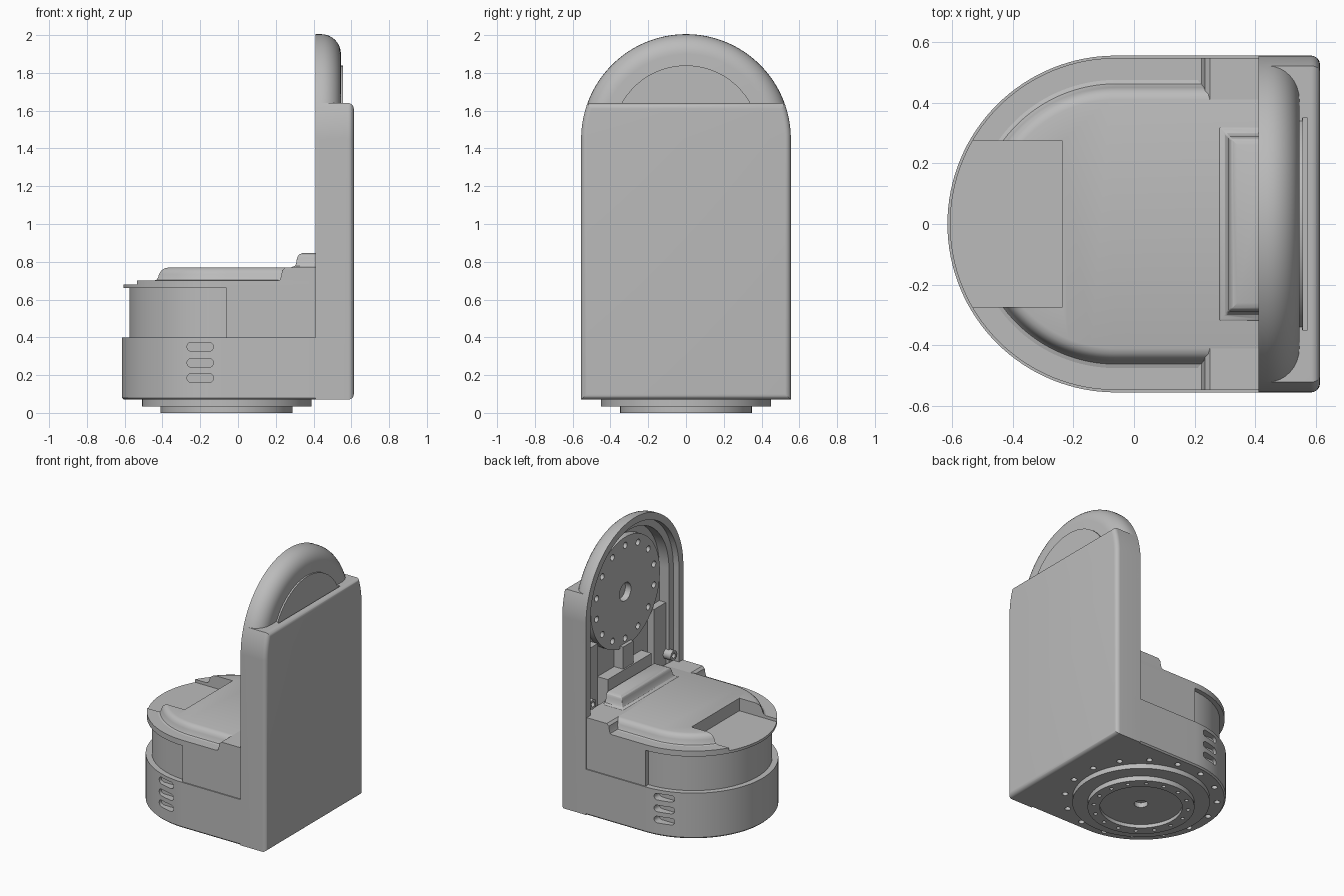
import bpy, bmesh, math
from math import sin, cos, pi

cube = bpy.data.objects.get("Cube")
if cube:
    bpy.data.objects.remove(cube, do_unlink=True)

grey = bpy.data.materials.new("matte_grey")
grey.use_nodes = True
COLOUR = (0.5, 0.5, 0.5, 1)
grey.diffuse_color = COLOUR
grey.node_tree.nodes["Principled BSDF"].inputs["Base Color"].default_value = COLOUR

W = 0.555      # half width of the whole unit
CX = -0.06     # centre of the round base
CZ = 1.45      # centre of the arch
parts = []


def loft(name, *stacks, cutter=False):
    """Mesh made of closed stacks of matching rings, capped at both ends."""
    bm = bmesh.new()
    for rings in stacks:
        rows = [[bm.verts.new(p) for p in ring] for ring in rings]
        n = len(rows[0])
        for a, b in zip(rows, rows[1:]):
            for i in range(n):
                j = (i + 1) % n
                bm.faces.new((a[i], a[j], b[j], b[i]))
        bm.faces.new(rows[0])
        bm.faces.new(rows[-1])
    bmesh.ops.remove_doubles(bm, verts=bm.verts, dist=1e-5)
    bmesh.ops.recalc_face_normals(bm, faces=bm.faces)
    me = bpy.data.meshes.new(name)
    bm.to_mesh(me)
    bm.free()
    me.materials.append(grey)
    ob = bpy.data.objects.new(name, me)
    bpy.context.collection.objects.link(ob)
    if cutter:
        ob.hide_render = True
    else:
        parts.append(ob)
    return ob


def dee(r, z, end=0.46, n=64):
    """Horizontal outline: half circle towards -x, straight sides to end."""
    arc = [pi / 2 + pi * i / n for i in range(n + 1)]
    return [(end, r, z)] + [(CX + r * cos(a), r * sin(a), z) for a in arc] + [(end, -r, z)]


def arch(x, r, bottom, top=None, n=32):
    """Upright outline: straight sides, round top, optionally cut flat."""
    lim = pi / 2 if top is None else math.asin((top - CZ) / r)
    right = [(x, r * cos(lim * i / n), CZ + r * sin(lim * i / n)) for i in range(n + 1)]
    left = [(x, -y, z) for _, y, z in reversed(right)]
    if top is None:
        left = left[1:]
    return [(x, r, bottom)] + right + left + [(x, -r, bottom)]


def circle(axis, at, r, u=0, v=0, n=64, stretch=0):
    pts = []
    for i in range(n):
        a = 2 * pi * (i + 0.5) / n
        p = u + r * cos(a) + math.copysign(stretch, cos(a))
        q = v + r * sin(a)
        pts.append({'x': (at, p, q), 'y': (p, at, q), 'z': (p, q, at)}[axis])
    return pts


def tube(axis, a, b, r, u=0, v=0, n=64, stretch=0):
    return [circle(axis, t, r, u, v, n, stretch) for t in (a, b)]


def rect(x0, x1, y0, y1, z):
    return [(x0, y0, z), (x1, y0, z), (x1, y1, z), (x0, y1, z)]


def block(x0, x1, y0, y1, z0, z1):
    return [rect(x0, x1, y0, y1, z) for z in (z0, z1)]


def bolt_ring(axis, a, b, radius, r, u, v, count):
    return [tube(axis, a, b, r, u + radius * cos(2 * pi * (k + 0.5) / count),
                 v + radius * sin(2 * pi * (k + 0.5) / count), n=16) for k in range(count)]


def cut(cutter, *targets):
    for ob in targets:
        m = ob.modifiers.new("cut", 'BOOLEAN')
        m.operation, m.solver, m.object = 'DIFFERENCE', 'EXACT', cutter
        bpy.context.view_layer.objects.active = ob
        bpy.ops.object.modifier_apply(modifier=m.name)
    bpy.data.objects.remove(cutter, do_unlink=True)


def bevel(ob, width, segments=3):
    m = ob.modifiers.new("bevel", 'BEVEL')
    m.width, m.segments, m.limit_method, m.angle_limit = width, segments, 'ANGLE', 0.7


# Round base and turntable
base = loft("base", [dee(W - 0.01, 0.07), dee(W, 0.08), dee(W, 0.40)])
turntable = loft("turntable", tube('z', 0.035, 0.08, 0.45, CX))
foot = loft("foot_ring", tube('z', 0, 0.05, 0.35, CX))

# Tall rear housing with a rounded back edge
STEPS = [pi / 2 * i / 8 for i in range(9)]
rings = [arch(0.41, W, 0.07, 1.64)]
for t in STEPS:
    d = 0.03 * (1 - cos(t))
    rings.append(arch(0.583 + 0.03 * sin(t), W - d, 0.07 + d, 1.64 - d))
housing = loft("rear_housing", rings)

# Domed arch above the housing
shell = loft("arch_shell", [arch(0.41, W, 1.3)] + [
    arch(0.44 + 0.105 * sin(t), W - 0.105 * (1 - cos(t)), 1.3) for t in STEPS])

# Stepped cavity facing the deck
cut(loft("cavity_front", [arch(x, 0.505, 0.72) for x in (0.39, 0.455)], cutter=True), housing, shell)
cut(loft("cavity_deep", [arch(x, 0.455, 0.72) for x in (0.38, 0.532)], cutter=True), housing, shell)
cut(loft("lid_groove", block(0.556, 0.572, -0.35, 0.35, 1.6, 1.7), cutter=True), housing)
loft("arch_back_disc", tube('x', 0.535, 0.557, 0.39, 0, CZ))

# Holes underneath
cut(loft("base_holes", *bolt_ring('z', 0.03, 0.12, 0.5, 0.02, CX, 0, 16), cutter=True), base, housing)
cut(loft("foot_recess", tube('z', -0.1, 0.025, 0.27, CX), cutter=True), foot)
cut(loft("foot_holes", *bolt_ring('z', -0.1, 0.03, 0.31, 0.013, CX, 0, 16), cutter=True), foot)
cut(loft("foot_bore", tube('z', -0.1, 0.06, 0.045, CX), cutter=True), foot, turntable)

# Side vents
for s in (-1, 1):
    slots = [tube('y', s * 0.49, s * 0.6, 0.024, -0.2, z, 24, 0.046) for z in (0.185, 0.265, 0.35)]
    cut(loft("vent_slots", *slots, cutter=True), base)

# Mounting disc inside the arch
disc = loft("mounting_disc", tube('x', 0.485, 0.54, 0.395, 0, CZ))
cut(loft("disc_bore", tube('x', 0.4, 0.53, 0.065, 0, CZ), cutter=True), disc)
cut(loft("disc_holes", *bolt_ring('x', 0.4, 0.515, 0.335, 0.022, 0, CZ, 14), cutter=True), disc)

# Upper body, side panels and cover
loft("upper_body", [dee(0.515, 0.39), dee(0.515, 0.678)])
loft("side_panels", block(CX, 0.46, -0.547, 0.547, 0.39, 0.68))
flange = loft("cover_flange", [dee(0.547, 0.66), dee(0.547, 0.70)])
crown = loft("cover_crown", [dee(r, z) for r, z in (
    (0.475, 0.68), (0.475, 0.70), (0.462, 0.704), (0.455, 0.715), (0.45, 0.735),
    (0.442, 0.752), (0.428, 0.765), (0.41, 0.77))])
cut(loft("cover_notch", block(-0.8, -0.235, -0.273, 0.273, 0.679, 0.9), cutter=True), flange, crown)
loft("rear_deck", [rect(x, 0.46, -0.547, 0.547, z) for x, z in (
    (0.21, 0.67), (0.21, 0.70), (0.222, 0.705), (0.228, 0.72), (0.234, 0.755), (0.25, 0.77))])

# Raised bump on the deck
bump = loft("deck_bump", [rect(0.3 + d, 0.44, -0.3 + d, 0.3 - d, z) for d, z in (
    (-0.02, 0.76), (-0.02, 0.77), (0, 0.778), (0.008, 0.79), (0.012, 0.82), (0.02, 0.837), (0.04, 0.846))])
bevel(bump, 0.012)

# Fittings inside the cavity
loft("bracket_foot", block(0.45, 0.54, -0.25, 0.25, 0.72, 0.92))
loft("bracket_post", block(0.46, 0.54, -0.06, 0.06, 0.9, 1.08))
for s, side in ((1, "left"), (-1, "right")):
    y0, y1 = sorted((s * 0.32, s * 0.46))
    loft(side + "_pillar", block(0.48, 0.54, y0, y1, 0.72, 1.2))
    boss = loft(side + "_screw_boss", tube('x', 0.42, 0.54, 0.035, s * 0.46, 0.83, 24))
    cut(loft("boss_bore", tube('x', 0.3, 0.45, 0.018, s * 0.46, 0.83, 16), cutter=True), boss)

# Smooth curved faces, keep edges sharp
bpy.ops.object.select_all(action='DESELECT')
for ob in parts:
    ob.select_set(True)
bpy.context.view_layer.objects.active = parts[0]
bpy.ops.object.shade_smooth_by_angle(angle=math.radians(32))
